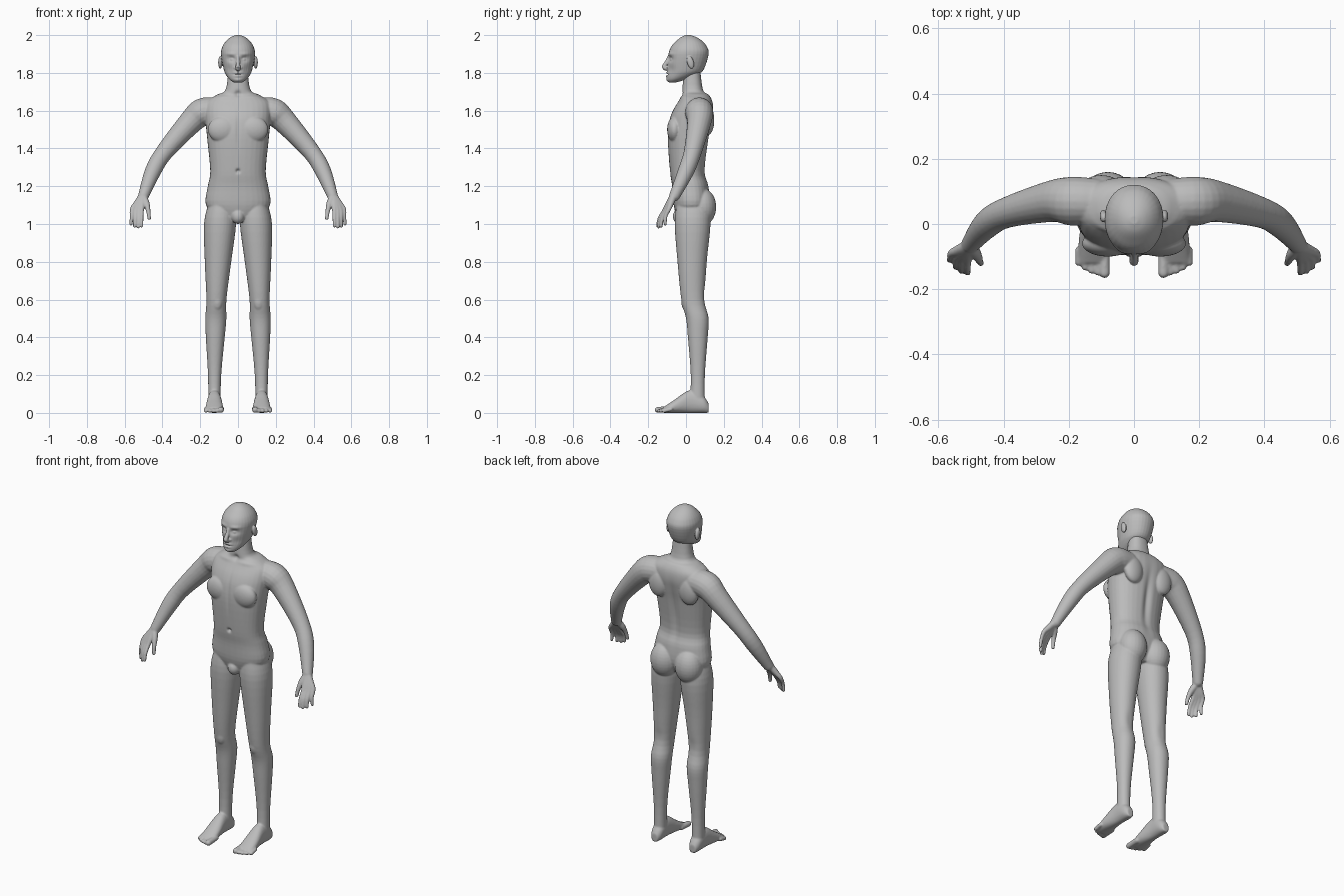
import bpy, bmesh, math
from mathutils import Vector, Matrix

default = bpy.data.objects.get("Cube")
if default:
    bpy.data.objects.remove(default)

X, Y, Z = Vector((1, 0, 0)), Vector((0, 1, 0)), Vector((0, 0, 1))
FRONT, BACK = -1, 1

grey = bpy.data.materials.new("plain_grey")
grey.use_nodes = True
colour = (.5, .5, .5, 1)
grey.diffuse_color = colour
grey.node_tree.nodes["Principled BSDF"].inputs["Base Color"].default_value = colour


def smooth_rows(rows, steps=4):
    """Catmull-Rom interpolation of equal-length tuples."""
    rows = [Vector(row) for row in rows]
    last = len(rows) - 1
    result = []
    for i in range(last):
        before, start, end, after = (rows[min(max(i + k, 0), last)] for k in (-1, 0, 1, 2))
        leave, arrive = (end - before) / 2, (after - start) / 2
        for step in range(steps):
            t = step / steps
            ease = t * t * (3 - 2 * t)
            result.append(start.lerp(end, ease) + leave * (t * (1 - t) ** 2)
                          - arrive * (t * t * (1 - t)))
    return result + [rows[last]]


def skin(bm, rings, power=2, sides=32):
    """Closed loft through (centre, u axis, v axis) rings."""
    def bend(value):
        return math.copysign(abs(value) ** (2 / power), value)
    loops = []
    for centre, u, v in rings:
        angles = [math.tau * k / sides for k in range(sides)]
        loops.append([bm.verts.new(centre + u * bend(math.cos(angle)) + v * bend(math.sin(angle)))
                      for angle in angles])
    for low, high in zip(loops, loops[1:]):
        for k in range(sides):
            following = (k + 1) % sides
            bm.faces.new((low[k], low[following], high[following], high[k]))
    bm.faces.new(loops[0][::-1])
    bm.faces.new(loops[-1])


def column(bm, rows, power, centre_line=lambda height: 0):
    """Upright loft; each row is height, half width, front y, back y."""
    skin(bm, [(Vector((centre_line(height), (front + back) / 2, height)),
               X * half_width, Y * (back - front) / 2)
              for height, half_width, front, back in smooth_rows(rows)], power)


def blob(bm, centre, size, tilt=0):
    place = Matrix.Translation(centre) @ Matrix.Rotation(tilt, 4, 'X') @ Matrix.Diagonal((*size, 1))
    bmesh.ops.create_uvsphere(bm, u_segments=24, v_segments=16, radius=1, matrix=place)


def limb(bm, rows):
    """Round tube with domed ends; each row is x, y, z, radius."""
    points = smooth_rows(rows)
    rings = []
    for i, point in enumerate(points):
        ahead, behind = points[min(i + 1, len(points) - 1)], points[max(i - 1, 0)]
        along = (ahead - behind).to_3d().normalized()
        u = along.cross(X if abs(along.y) > abs(along.z) else Y).normalized()
        rings.append((point.to_3d(), u * point.w, along.cross(u) * point.w))
    skin(bm, rings, sides=20)
    for point in (points[0], points[-1]):
        blob(bm, point.to_3d(), [point.w] * 3)


def mirror(bm):
    """Add the opposite side of everything built so far."""
    copy = bmesh.ops.duplicate(bm, geom=bm.verts[:] + bm.edges[:] + bm.faces[:])["geom"]
    for item in copy:
        if isinstance(item, bmesh.types.BMVert):
            item.co.x *= -1
    bmesh.ops.reverse_faces(bm, faces=[item for item in copy if isinstance(item, bmesh.types.BMFace)])


def finish(bm, name, voxel, passes, strokes):
    """Fuse the forms into one skin, relax it, then sculpt symmetric strokes."""
    mesh = bpy.data.meshes.new(name)
    bm.to_mesh(mesh)
    bm.free()
    obj = bpy.data.objects.new(name, mesh)
    bpy.context.collection.objects.link(obj)
    bpy.context.view_layer.objects.active = obj
    obj.select_set(True)
    fuse = obj.modifiers.new("fuse", 'REMESH')
    fuse.mode, fuse.voxel_size = 'VOXEL', voxel
    relax = obj.modifiers.new("relax", 'SMOOTH')
    relax.factor, relax.iterations = .5, passes
    for modifier in ("fuse", "relax"):
        bpy.ops.object.modifier_apply(modifier=modifier)
    mesh = obj.data
    moved = []
    for vertex in mesh.vertices:
        push = 0
        for side, x, z, width, height, amount in strokes:
            distance = ((abs(vertex.co.x) - x) / width) ** 2 + ((vertex.co.z - z) / height) ** 2
            if distance < 6:
                push += amount * math.exp(-distance) * max(0, side * vertex.normal.y)
        moved.append(vertex.co + vertex.normal * push)
    for vertex, position in zip(mesh.vertices, moved):
        vertex.co = position
    mesh.materials.clear()
    mesh.materials.append(grey)
    bpy.ops.object.shade_smooth()
    obj.select_set(False)


# Legs, narrowing from hip to ankle along a bowed line
body = bmesh.new()
column(body, [(1.1, .07, -.05, .12), (1, .085, -.06, .13), (.8, .07, -.045, .11),
              (.6, .053, -.025, .1), (.5, .056, 0, .12), (.4, .05, .01, .115),
              (.2, .035, .025, .1), (.04, .033, .02, .1)], 2.1,
       lambda height: .125 - .03 * height ** 2)

# Soft masses: buttock, kneecap, chest muscle, shoulder blade
blob(body, (.08, .085, 1.09), (.08, .075, .1))
blob(body, (.11, 0, .59), (.03, .025, .05))
blob(body, (.08, -.06, 1.5), (.08, .04, .07))
blob(body, (.1, .115, 1.55), (.06, .035, .08))

# Foot from heel to ball, standing on the floor, with toes in an arc
foot = [(.12, .02, .05), (.09, .034, .09), (.02, .036, .12), (-.06, .045, .07), (-.12, .045, .03)]
skin(body, [(Vector((.125, y, height / 2)), X * half_width, Z * height / 2)
            for y, half_width, height in smooth_rows(foot)], 2.2)
for toe in range(5):
    x = .09 + .02 * toe
    radius = .011 if toe else .016
    tip = .002 * toe ** 2 - .15
    limb(body, [(x, -.08, .02, radius), (x, tip, radius, radius)])

# Arm from shoulder to wrist
limb(body, [(.12, .07, 1.6, .07), (.19, .07, 1.59, .075), (.25, .07, 1.54, .064),
            (.39, .035, 1.38, .047), (.45, 0, 1.28, .043), (.5, -.06, 1.15, .029)])

# Hand: four rays fan out from the wrist, thumb on the inner side
wrist = Vector((.505, -.065, 1.15))
for finger in range(4):
    fan = finger / 3
    arch = Vector((0, -.01, -.01)) * math.sin(math.pi * fan)
    knuckle = Vector((.51, -.115, 1.07)).lerp((.56, -.09, 1.08), fan) + arch / 2
    tip = Vector((.51, -.15, .99)).lerp((.566, -.11, 1), fan) + arch
    middle = knuckle.lerp(tip, .5) - Y * .008
    limb(body, [(*wrist, .02), (*wrist.lerp(knuckle, .6), .016), (*knuckle, .012),
                (*middle, .01), (*tip, .009)])
limb(body, [(*wrist, .02), (.485, -.09, 1.11, .017), (.475, -.11, 1.07, .012), (.47, -.12, 1.03, .01)])
mirror(body)

# Torso and neck
column(body, [(1.03, .1, -.045, .09), (1.1, .17, -.065, .125), (1.2, .16, -.073, .12),
              (1.28, .147, -.085, .1), (1.45, .163, -.097, .12), (1.54, .172, -.09, .136),
              (1.6, .176, -.07, .145), (1.65, .165, -.04, .14), (1.685, .11, -.02, .12),
              (1.71, .066, -.02, .09), (1.82, .05, -.01, .075)], 2.3)
blob(body, (0, -.035, 1.04), (.035, .035, .04))

# Strokes: side, x, height, width, tallness, push
finish(body, "body", .0047, 6, [
    (FRONT, 0, 1.28, .01, .01, -.014),     # navel
    (BACK, 0, 1.4, .02, .15, -.012),       # spine furrow
    (FRONT, 0, 1.5, .01, .1, -.005),       # breastbone
    (FRONT, .09, 1.67, .06, .01, .006),    # collarbone
    (FRONT, 0, 1.69, .015, .015, -.01),    # throat notch
    (BACK, .11, .62, .03, .05, -.005)])    # back of knee

# Head: ears, then skull with jaw, then nose
head = bmesh.new()
blob(head, (.094, .024, 1.855), (.011, .018, .034), .25)
mirror(head)
column(head, [(1.75, .024, -.09, -.05), (1.765, .045, -.1, 0), (1.79, .064, -.1, .06),
              (1.82, .076, -.098, .095), (1.9, .09, -.092, .12), (1.94, .082, -.078, .11),
              (1.97, .062, -.05, .085), (1.99, .037, -.025, .053), (2, .012, 0, .025)], 2.1)
limb(head, [(0, -.088, 1.885, .01), (0, -.1, 1.86, .011), (0, -.116, 1.83, .013), (0, -.1, 1.825, .014)])
finish(head, "head", .0032, 4, [
    (FRONT, .036, 1.874, .02, .014, -.014),   # eye socket
    (FRONT, .036, 1.872, .011, .007, .008),   # eyelids
    (FRONT, .04, 1.9, .025, .01, .005),       # brow
    (FRONT, .05, 1.815, .02, .025, -.006),    # cheek hollow
    (FRONT, .016, 1.827, .007, .007, .005),   # nostril wing
    (FRONT, 0, 1.8, .02, .006, .006),         # upper lip
    (FRONT, 0, 1.792, .022, .004, -.006),     # mouth line
    (FRONT, 0, 1.783, .017, .006, .006),      # lower lip
    (FRONT, 0, 1.762, .02, .01, .005)])       # chin
